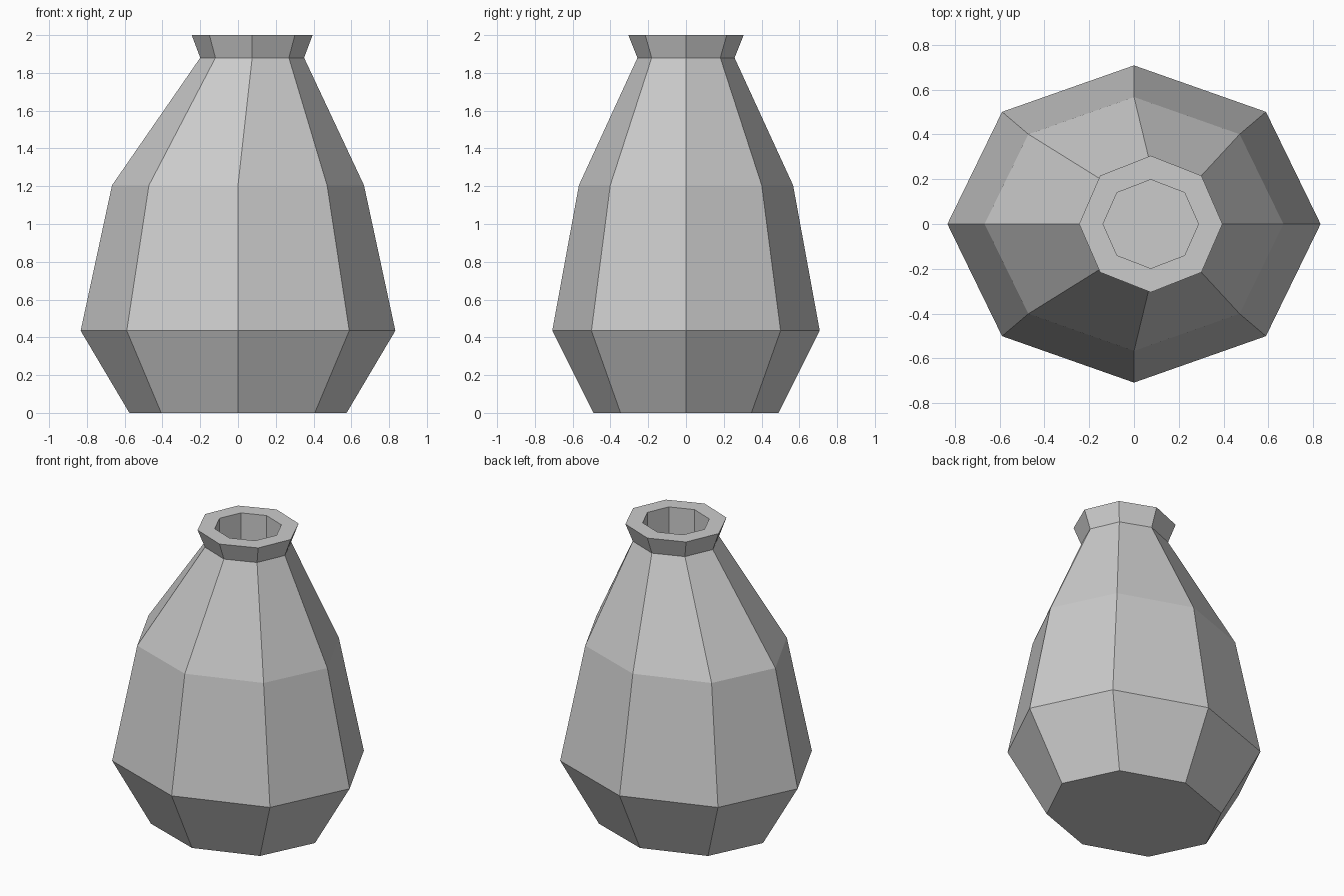
import bpy, bmesh, math

if "Cube" in bpy.data.objects:
    bpy.data.objects.remove(bpy.data.objects["Cube"])

SIDES = 8
# Profile rings: height, x radius, y radius, x offset of the centre
RINGS = [
    (0.00, 0.575, 0.490, 0.0),     # foot
    (0.435, 0.833, 0.708, 0.0),    # belly
    (1.205, 0.667, 0.567, 0.0),    # shoulder
    (1.88, 0.275, 0.257, 0.075),   # neck
    (2.00, 0.320, 0.305, 0.075),   # flared lip
    (2.00, 0.213, 0.198, 0.075),   # mouth
    (1.60, 0.213, 0.198, 0.075),   # bottom of the opening
]

clay = bpy.data.materials.new("grey clay")
clay.diffuse_color = (0.6, 0.6, 0.6, 1)
clay.use_nodes = True
clay.node_tree.nodes["Principled BSDF"].inputs["Base Color"].default_value = clay.diffuse_color


def add_ring(bm, z, rx, ry, cx):
    step = 2 * math.pi / SIDES
    return [bm.verts.new((cx + rx * math.cos(i * step), ry * math.sin(i * step), z))
            for i in range(SIDES)]


# Vase: bridge the rings, then close the base and the opening floor
bm = bmesh.new()
rings = [add_ring(bm, *r) for r in RINGS]
for low, high in zip(rings, rings[1:]):
    for i in range(SIDES):
        j = (i + 1) % SIDES
        bm.faces.new((low[i], low[j], high[j], high[i]))
bm.faces.new(rings[0][::-1])
bm.faces.new(rings[-1])
bmesh.ops.recalc_face_normals(bm, faces=bm.faces)

mesh = bpy.data.meshes.new("vase")
bm.to_mesh(mesh)
bm.free()
mesh.materials.append(clay)
vase = bpy.data.objects.new("vase", mesh)
bpy.context.collection.objects.link(vase)
